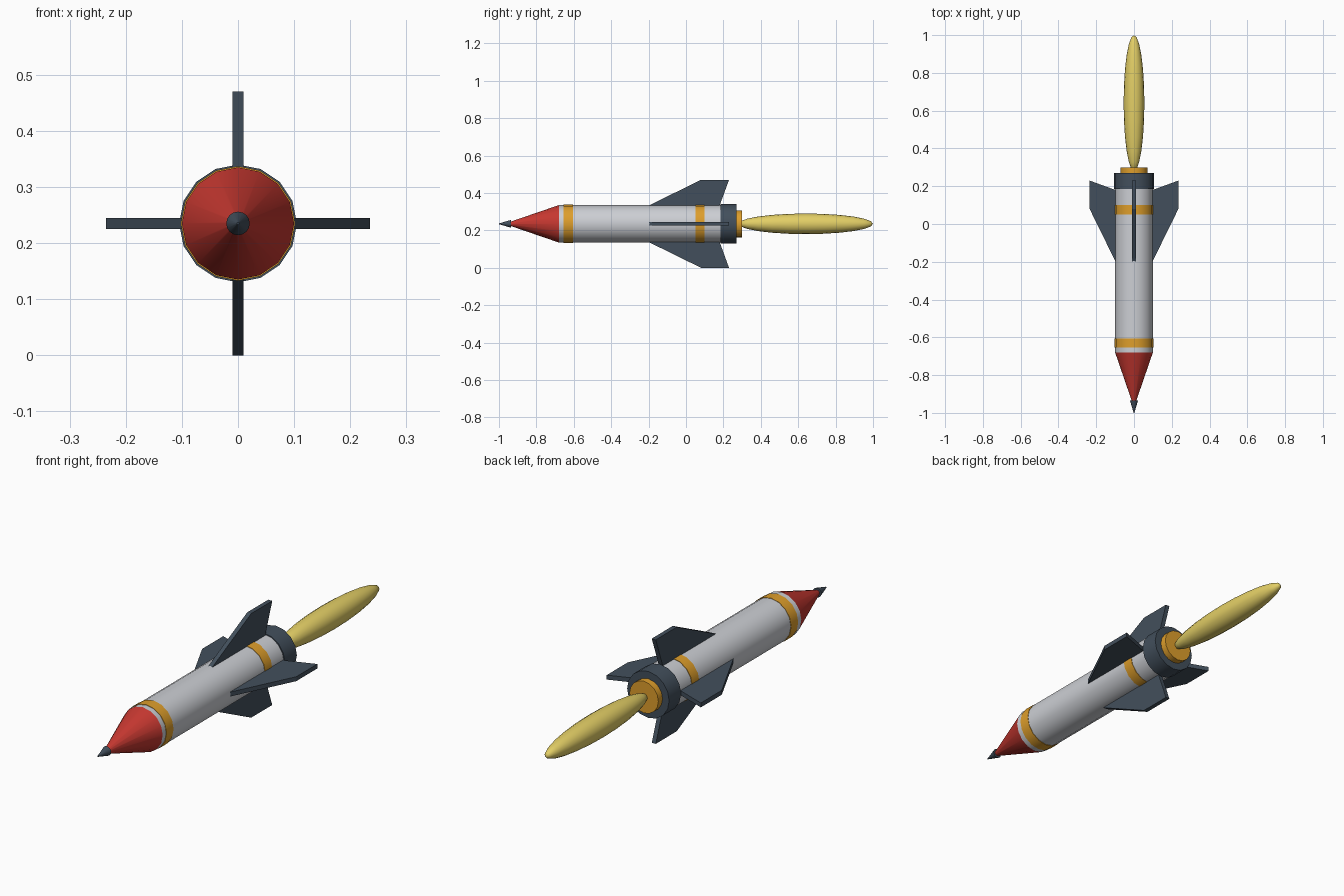
import bpy, bmesh, math
from mathutils import Matrix

if "Cube" in bpy.data.objects:
    bpy.data.objects.remove(bpy.data.objects["Cube"])

AXIS_Z = 0.235   # height of the rocket's long axis
SIDES = 16


def material(name, rgb):
    m = bpy.data.materials.new(name)
    lin = [c / 12.92 if c <= 0.04045 else ((c + 0.055) / 1.055) ** 2.4 for c in rgb]
    m.diffuse_color = (*lin, 1)
    m.use_nodes = True
    m.node_tree.nodes["Principled BSDF"].inputs["Base Color"].default_value = m.diffuse_color
    return m


WHITE = material("light_grey", (0.80, 0.81, 0.83))
RED = material("red", (0.78, 0.22, 0.19))
DARK = material("dark_slate", (0.26, 0.31, 0.36))
ORANGE = material("orange", (0.87, 0.62, 0.17))
YELLOW = material("yellow", (0.89, 0.81, 0.40))


def finish(bm, name, mat, smooth=True):
    bmesh.ops.recalc_face_normals(bm, faces=bm.faces)
    mesh = bpy.data.meshes.new(name)
    bm.to_mesh(mesh)
    bm.free()
    mesh.materials.append(mat)
    ob = bpy.data.objects.new(name, mesh)
    bpy.context.collection.objects.link(ob)
    ob.location.z = AXIS_Z
    if smooth:
        bpy.ops.object.select_all(action='DESELECT')
        bpy.context.view_layer.objects.active = ob
        ob.select_set(True)
        bpy.ops.object.shade_smooth_by_angle(angle=math.radians(40))
    return ob


def lathe(name, y0, r0, y1, r1, mat):
    """Capped cone or cylinder along y, radius r0 at y0 and r1 at y1."""
    bm = bmesh.new()
    bmesh.ops.create_cone(bm, cap_ends=True, segments=SIDES, radius1=r1,
                          radius2=r0, depth=y1 - y0)
    # local +z becomes -y (towards the nose)
    bm.transform(Matrix.Translation((0, (y0 + y1) / 2, 0))
                 @ Matrix.Rotation(math.pi / 2, 4, 'X'))
    return finish(bm, name, mat)


# Fuselage, nose and tail
lathe("body", -0.68, 0.1, 0.19, 0.1, WHITE)
lathe("nose_cone", -0.68 - 0.265, 0.009, -0.68, 0.1, RED)
lathe("nose_tip", -1.0, 0.002, -0.935, 0.021, DARK)
lathe("front_band", -0.655, 0.102, -0.605, 0.102, ORANGE)
lathe("rear_band", 0.05, 0.102, 0.10, 0.102, ORANGE)
lathe("tail_collar", 0.185, 0.105, 0.27, 0.105, DARK)
lathe("nozzle", 0.26, 0.072, 0.30, 0.072, ORANGE)

# Exhaust flame: stretched sphere with its poles on the long axis
bm = bmesh.new()
bmesh.ops.create_uvsphere(bm, u_segments=SIDES, v_segments=12, radius=1)
bm.transform(Matrix.Translation((0, 0.64, 0))
             @ Matrix.Diagonal((0.055, 0.36, 0.055, 1))
             @ Matrix.Rotation(math.pi / 2, 4, 'X'))
finish(bm, "flame", YELLOW)

# Four swept fins, outline given as (radius, y)
FIN = [(0.09, -0.215), (0.235, 0.08), (0.235, 0.23), (0.09, 0.177)]
for i, side in enumerate(("right", "top", "left", "bottom")):
    bm = bmesh.new()
    face = bm.faces.new([bm.verts.new((r, y, -0.01)) for r, y in FIN])
    ext = bmesh.ops.extrude_face_region(bm, geom=[face])
    top = [v for v in ext["geom"] if isinstance(v, bmesh.types.BMVert)]
    bmesh.ops.translate(bm, verts=top, vec=(0, 0, 0.02))
    bm.transform(Matrix.Rotation(-i * math.pi / 2, 4, 'Y'))
    finish(bm, side + "_fin", DARK, smooth=False)
